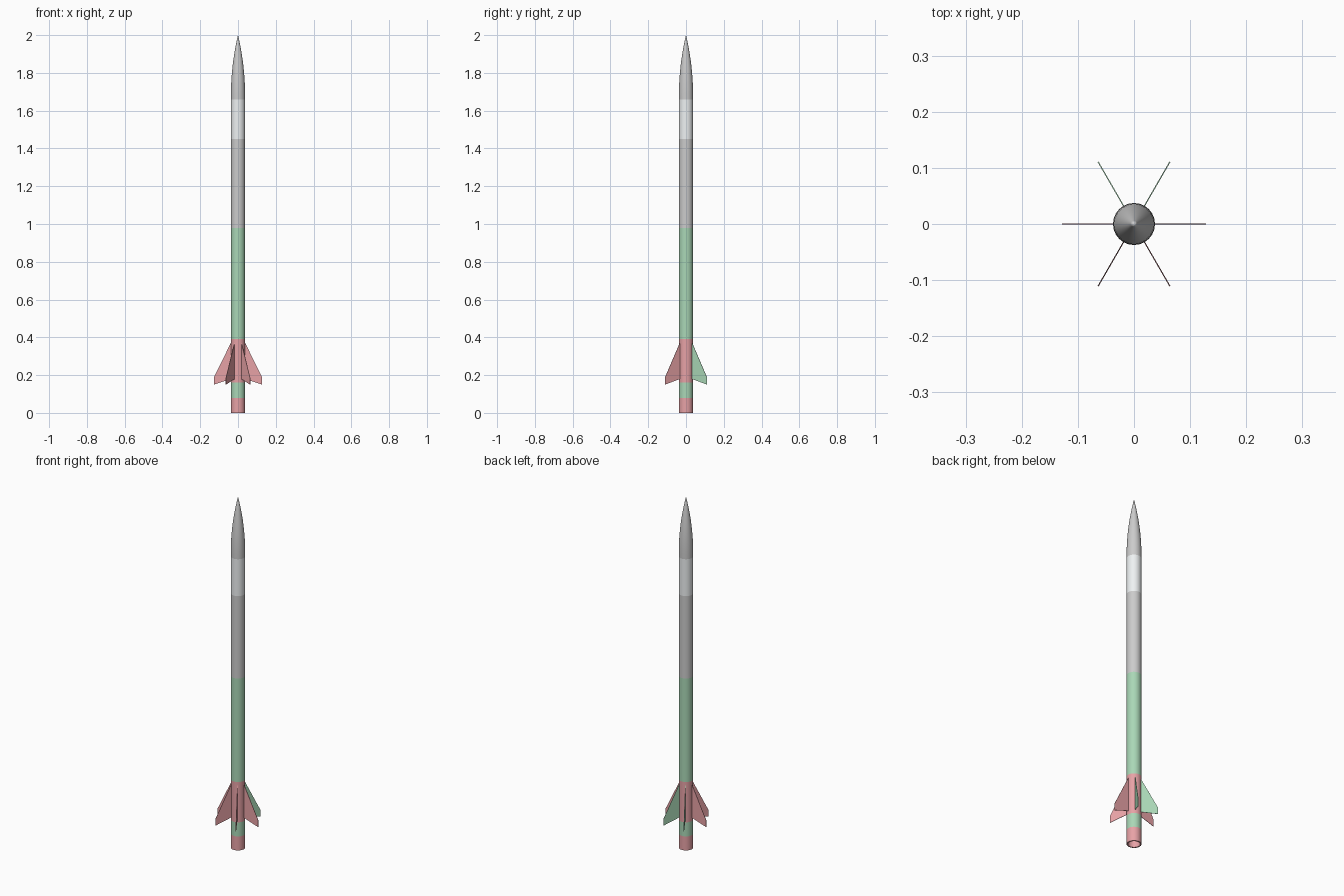
import bpy, bmesh, math
from mathutils import Matrix

if "Cube" in bpy.data.objects:
    bpy.data.objects.remove(bpy.data.objects["Cube"])

R = 0.0375       # body radius
SIDES = 24


def material(name, color):
    m = bpy.data.materials.new(name)
    m.diffuse_color = (*color, 1)
    m.use_nodes = True
    m.node_tree.nodes["Principled BSDF"].inputs["Base Color"].default_value = m.diffuse_color
    return m


RED = material("red", (0.80, 0.36, 0.38))
GREEN = material("green", (0.40, 0.68, 0.47))
PALE = material("pale_grey", (0.86, 0.89, 0.90))


def finish(name, bm, mat=None):
    bmesh.ops.recalc_face_normals(bm, faces=bm.faces)
    me = bpy.data.meshes.new(name)
    bm.to_mesh(me)
    bm.free()
    ob = bpy.data.objects.new(name, me)
    bpy.context.collection.objects.link(ob)
    if mat:
        me.materials.append(mat)
    return ob


def lathe(name, profile, mat=None):
    """Spin an (r, z) profile about the z axis."""
    bm = bmesh.new()
    vs = [bm.verts.new((r, 0, z)) for r, z in profile]
    es = [bm.edges.new(p) for p in zip(vs, vs[1:])]
    bmesh.ops.spin(bm, geom=vs + es, cent=(0, 0, 0), axis=(0, 0, 1),
                   angle=math.tau, steps=SIDES)
    bmesh.ops.remove_doubles(bm, verts=bm.verts, dist=1e-5)
    ob = finish(name, bm, mat)
    bpy.ops.object.select_all(action='DESELECT')
    ob.select_set(True)
    bpy.context.view_layer.objects.active = ob
    bpy.ops.object.shade_smooth_by_angle(angle=math.radians(35))
    return ob


# Tail tube, open at the bottom with a hollow motor recess
lathe("tail_tube", [(R, 0.08), (R, 0), (0.031, 0), (0.031, 0.14), (0, 0.14)], RED)

# Stacked body sections
for name, z0, z1, mat in [("tail_collar", 0.08, 0.16, GREEN),
                          ("fin_can", 0.16, 0.39, RED),
                          ("lower_body", 0.39, 0.98, GREEN),
                          ("upper_body", 0.98, 1.45, None),
                          ("payload_section", 1.45, 1.66, PALE)]:
    lathe(name, [(R, z0), (R, z1)], mat)

# Tangent ogive nose
NOSE_Z, LENGTH = 1.68, 0.32
rho = (R * R + LENGTH * LENGTH) / (2 * R)
ogive = [(R, 1.66)]
for i in range(13):
    h = LENGTH * i / 12
    ogive.append((max(0, math.sqrt(rho * rho - h * h) + R - rho), NOSE_Z + h))
lathe("nose_cone", ogive)

# Six thin swept fins
FIN = [(R - 0.002, 0.375), (0.128, 0.188), (0.128, 0.15), (R - 0.002, 0.18)]
THICK = 0.002
for i in range(6):
    bm = bmesh.new()
    face = bm.faces.new([bm.verts.new((x, -THICK / 2, z)) for x, z in FIN])
    ext = bmesh.ops.extrude_face_region(bm, geom=[face], use_keep_orig=True)
    bmesh.ops.translate(bm, vec=(0, THICK, 0),
                        verts=[g for g in ext["geom"] if isinstance(g, bmesh.types.BMVert)])
    bm.transform(Matrix.Rotation(math.radians(60 * i), 4, 'Z'))
    finish(f"fin_{i + 1}", bm, GREEN if i in (1, 2) else RED)
